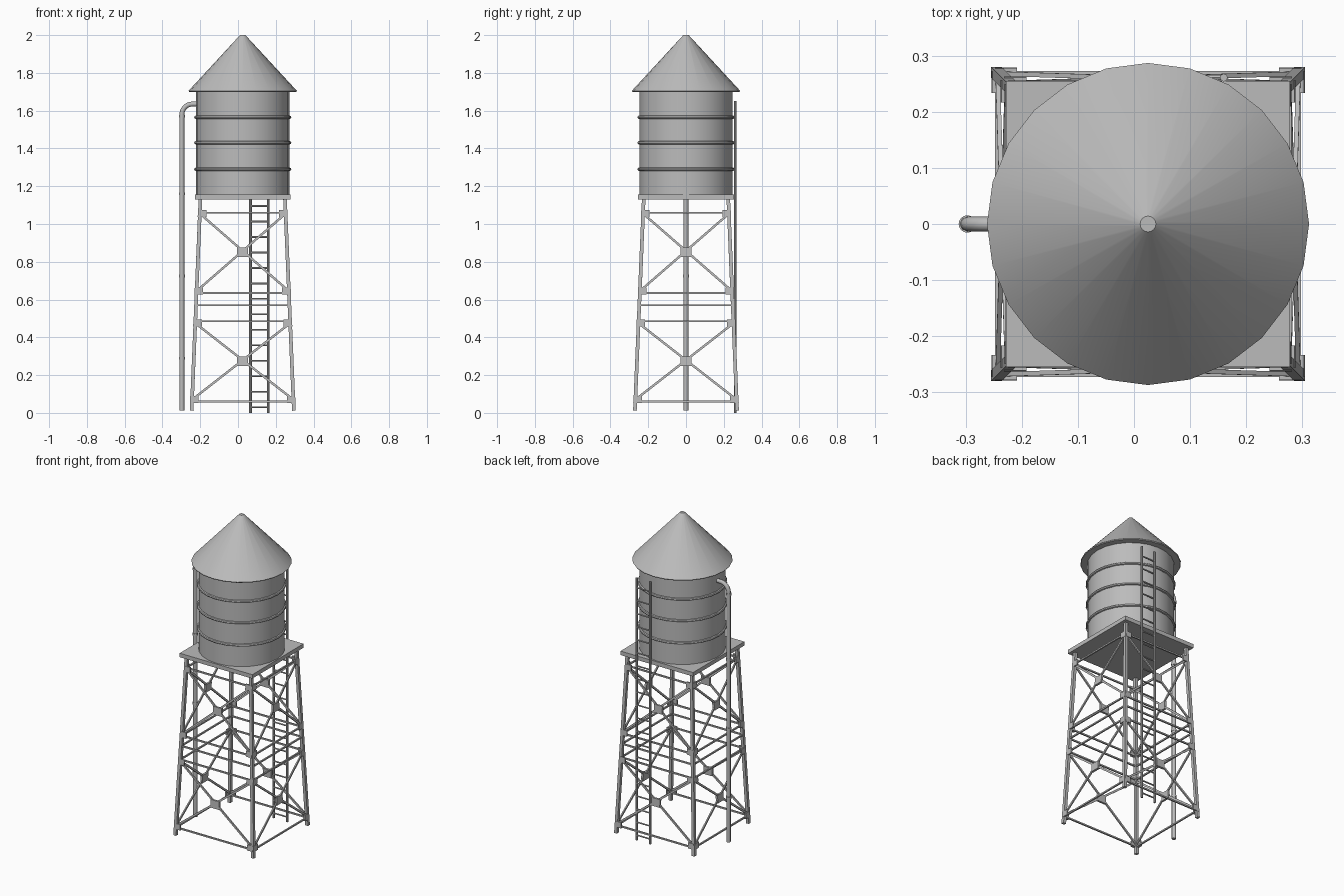
import bpy, bmesh, math
from mathutils import Vector, Matrix

cube = bpy.data.objects.get("Cube")
if cube:
    bpy.data.objects.remove(cube, do_unlink=True)

grey = bpy.data.materials.new("plain_grey")
grey.use_nodes = True
grey.diffuse_color = (0.5, 0.5, 0.5, 1)
grey.node_tree.nodes["Principled BSDF"].inputs["Base Color"].default_value = (0.5, 0.5, 0.5, 1)

CX = 0.025          # tower axis
PLATFORM_Z = 1.13


def finish(name, bm, smooth=False):
    bmesh.ops.recalc_face_normals(bm, faces=bm.faces)
    mesh = bpy.data.meshes.new(name)
    bm.to_mesh(mesh)
    bm.free()
    mesh.materials.append(grey)
    obj = bpy.data.objects.new(name, mesh)
    bpy.context.collection.objects.link(obj)
    if smooth:
        bpy.ops.object.select_all(action='DESELECT')
        obj.select_set(True)
        bpy.context.view_layer.objects.active = obj
        bpy.ops.object.shade_smooth_by_angle(angle=math.radians(35))
    return obj


def beam(bm, a, b, normal, width, depth):
    """Box from a to b, with its depth along the normal."""
    z = (b - a).normalized()
    x = z.cross(normal).normalized()
    y = z.cross(x)
    basis = Matrix((x, y, z)).transposed().to_4x4()
    size = Matrix.Diagonal((width, depth, (b - a).length, 1))
    bmesh.ops.create_cube(bm, size=1, matrix=Matrix.Translation((a + b) / 2) @ basis @ size)


def rod(bm, a, b, r1, r2=None, sides=8):
    """Round bar from a to b."""
    turn = (b - a).to_track_quat('Z', 'Y').to_matrix().to_4x4()
    bmesh.ops.create_cone(bm, cap_ends=True, segments=sides, radius1=r1,
                          radius2=r1 if r2 is None else r2, depth=(b - a).length,
                          matrix=Matrix.Translation((a + b) / 2) @ turn)


def lathe(name, profile, sides=24, closed=False):
    """Revolve (radius, z) points about the tower axis."""
    bm = bmesh.new()
    rings = [[bm.verts.new((CX + r * math.cos(t), r * math.sin(t), z))
              for t in (math.tau * i / sides for i in range(sides))] for r, z in profile]
    pairs = list(zip(rings, rings[1:]))
    if closed:
        pairs.append((rings[-1], rings[0]))
    else:
        bm.faces.new(rings[0])
        bm.faces.new(rings[-1])
    for lo, hi in pairs:
        for i in range(sides):
            j = (i + 1) % sides
            bm.faces.new((lo[i], lo[j], hi[j], hi[i]))
    return finish(name, bm, True)


def half(z):
    """Half spacing of the leg centres at a height."""
    return 0.271 - 0.047 * z / PLATFORM_Z


# Tank, hoops and conical roof
lathe("tank", [(0.247, 1.153), (0.247, 1.71)])
for n, z in enumerate((1.29, 1.43, 1.565)):
    hoop = [(0.248 + 0.009 * math.cos(t), z + 0.009 * math.sin(t))
            for t in (math.tau * i / 8 for i in range(8))]
    lathe(f"tank_hoop_{n + 1}", hoop, closed=True)
lathe("roof", [(0.284, 1.7), (0.287, 1.705), (0.017, 1.997), (0.014, 2.0)])

# Square platform
bm = bmesh.new()
bmesh.ops.create_cube(bm, size=1, matrix=Matrix.Translation((CX, 0, PLATFORM_Z + 0.0125))
                      @ Matrix.Diagonal((0.506, 0.51, 0.025, 1)))
finish("platform", bm)

# Four sides of the trestle: each has one leg, ties, crossed braces and plates
legs, ties, braces, plates = (bmesh.new() for _ in range(4))
TIE_HEIGHTS = (0.06, 0.485, 0.57, 0.635, 1.06)
PANELS = ((0.07, 0.475), (0.645, 1.055))
for k in range(4):
    turn = Matrix.Translation((CX, 0, 0)) @ Matrix.Rotation(k * math.pi / 2, 4, 'Z')
    normal = turn.to_3x3() @ Vector((0, -1, 0))

    def on_side(u, z, out=0.0):
        return turn @ Vector((u, -half(z) - out, z))

    beam(legs, on_side(-half(0.012), 0.012), on_side(-half(PLATFORM_Z), PLATFORM_Z),
         normal, 0.019, 0.019)
    for z in TIE_HEIGHTS:
        beam(ties, on_side(-half(z), z), on_side(half(z), z), normal, 0.009, 0.009)
    for low, high in PANELS:
        mid = (low + high) / 2
        for s in (-1, 1):
            beam(braces, on_side(s * half(low), low), on_side(-s * half(high), high),
                 normal, 0.012, 0.008)
            for z in (low, high):
                u = s * (half(z) - 0.015)
                beam(plates, on_side(u, z - 0.018, 0.006), on_side(u, z + 0.018, 0.006),
                     normal, 0.04, 0.009)
        beam(plates, on_side(0, mid - 0.025), on_side(0, mid + 0.025), normal, 0.058, 0.014)
finish("legs", legs)
finish("horizontal_ties", ties)
finish("cross_braces", braces)
finish("joint_plates", plates)

# Ladder up the back
bm = bmesh.new()
LADDER_Y = 0.261
for x in (0.066, 0.16):
    rod(bm, Vector((x, LADDER_Y, 0)), Vector((x, LADDER_Y, 1.65)), 0.007)
for i in range(20):
    z = 0.03 + i * 0.082
    rod(bm, Vector((0.066, LADDER_Y, z)), Vector((0.16, LADDER_Y, z)), 0.005, sides=6)
finish("ladder", bm, True)

# Supply pipe with a bend into the tank
PIPE_X, BEND = -0.297, 0.055
path = [(PIPE_X, 0, 0.012)]
for i in range(7):
    t = math.pi - i * math.pi / 12
    path.append((PIPE_X + BEND + BEND * math.cos(t), 0, 1.58 + BEND * math.sin(t)))
path.append((-0.21, 0, 1.58 + BEND))
curve = bpy.data.curves.new("supply_pipe", 'CURVE')
curve.dimensions = '3D'
curve.bevel_depth = 0.013
curve.bevel_resolution = 2
curve.use_fill_caps = True
spline = curve.splines.new('POLY')
spline.points.add(len(path) - 1)
for point, co in zip(spline.points, path):
    point.co = (*co, 1)
curve.materials.append(grey)
pipe = bpy.data.objects.new("supply_pipe", curve)
bpy.context.collection.objects.link(pipe)
bpy.ops.object.select_all(action='DESELECT')
pipe.select_set(True)
bpy.context.view_layer.objects.active = pipe
bpy.ops.object.convert(target='MESH')
bpy.ops.object.shade_smooth_by_angle(angle=math.radians(50))

# Pipe couplings
bm = bmesh.new()
for z in (0.29, 0.725, 1.16, 1.57):
    rod(bm, Vector((PIPE_X, 0, z - 0.007)), Vector((PIPE_X, 0, z + 0.007)), 0.0155, sides=16)
finish("pipe_couplings", bm, True)
